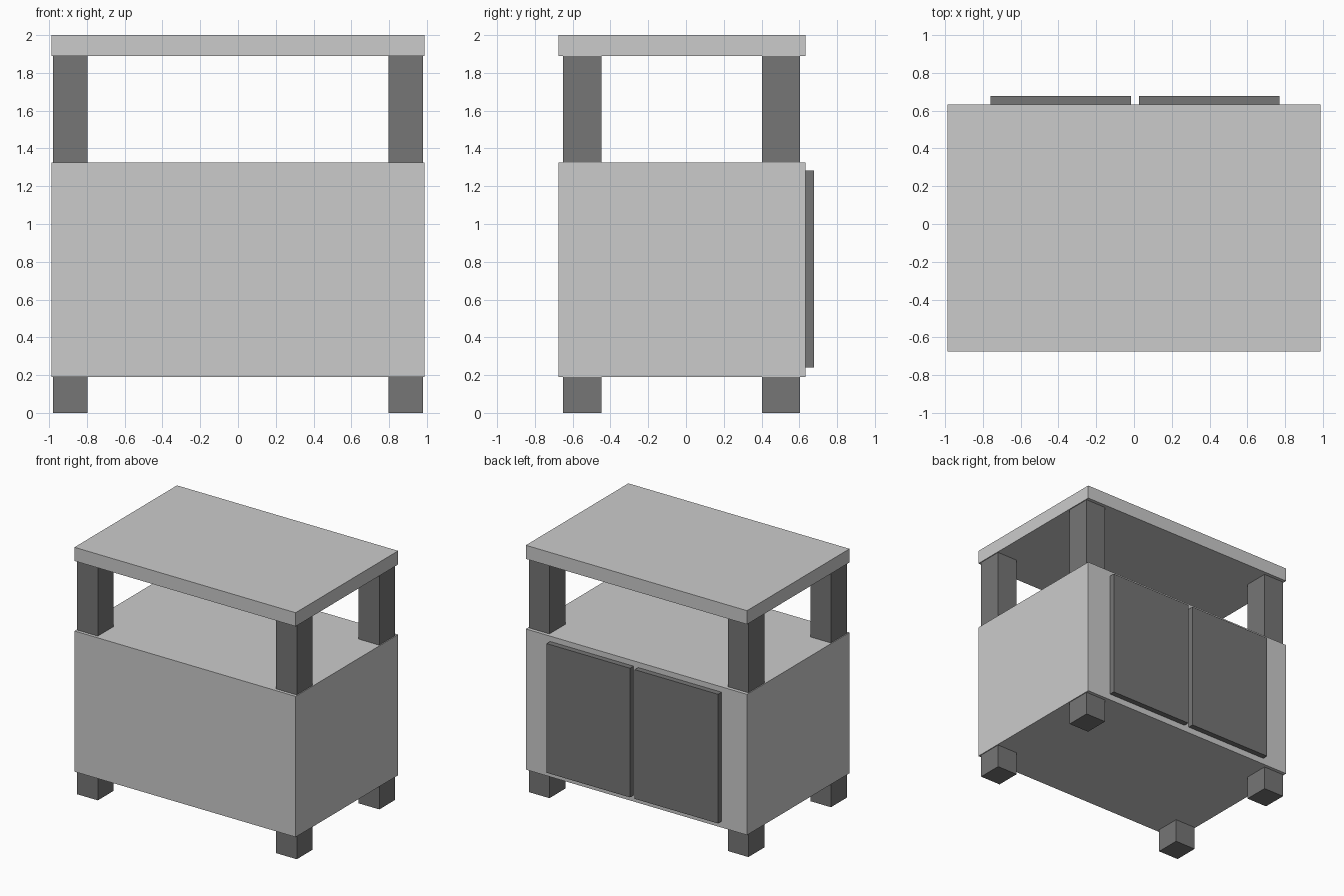
import bpy

if "Cube" in bpy.data.objects:
    bpy.data.objects.remove(bpy.data.objects["Cube"])

dark = bpy.data.materials.new("dark_grey")
dark.diffuse_color = (0.18, 0.18, 0.18, 1)
dark.use_nodes = True
dark.node_tree.nodes["Principled BSDF"].inputs["Base Color"].default_value = dark.diffuse_color


def box(name, x, y, z, material=None):
    """Axis-aligned box from (min, max) ranges."""
    bpy.ops.mesh.primitive_cube_add(size=1, location=[sum(r) / 2 for r in (x, y, z)])
    obj = bpy.context.object
    obj.name = name
    obj.scale = [r[1] - r[0] for r in (x, y, z)]
    bpy.ops.object.transform_apply(location=False, rotation=False, scale=True)
    if material:
        obj.data.materials.append(material)
    return obj


# Cabinet body and raised table top
box("cabinet_body", (-0.987, 0.987), (-0.675, 0.632), (0.19, 1.325))
box("table_top", (-0.987, 0.987), (-0.675, 0.632), (1.89, 2.0))

# Corner posts: feet below the cabinet, supports above it
for side, x in (("left", (-0.98, -0.796)), ("right", (0.796, 0.98))):
    for end, y in (("front", (-0.65, -0.448)), ("back", (0.402, 0.604))):
        box(f"{end}_{side}_foot", x, y, (0, 0.19), dark)
        box(f"{end}_{side}_support", x, y, (1.325, 1.89), dark)

# Pair of door panels on the back face
for side, x in (("left", (-0.76, -0.016)), ("right", (0.026, 0.77))):
    box(f"{side}_door", x, (0.632, 0.677), (0.24, 1.282), dark)
